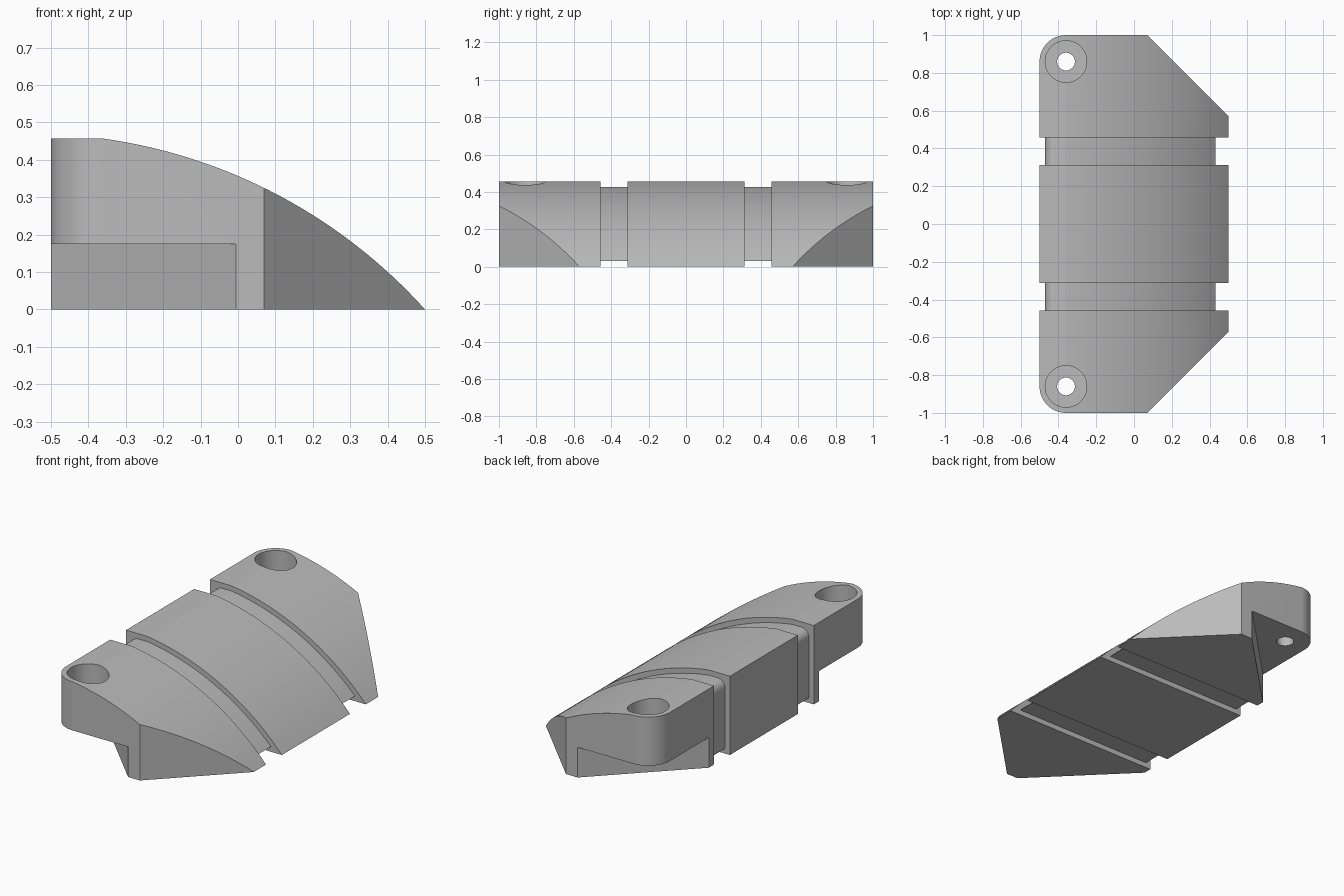
import bpy, bmesh
from math import sin, cos, asin, pi, radians

cube = bpy.data.objects.get("Cube")
if cube:
    bpy.data.objects.remove(cube, do_unlink=True)

GREY = (0.5, 0.5, 0.5, 1)
mat = bpy.data.materials.new("plain grey")
mat.use_nodes = True
mat.diffuse_color = GREY
mat.node_tree.nodes["Principled BSDF"].inputs["Base Color"].default_value = GREY

ARC_X, ARC_Z, ARC_R = -0.557, -0.952, 1.4225   # circle of the curved back
LEFT, TOP, FLAT_X = -0.5, 0.457, -0.36
GROOVE_IN, GROOVE_OUT, INSET = 0.312, 0.457, 0.03


def arc(cx, cy, r, a0, a1, n=24):
    return [(cx + r * cos(a0 + (a1 - a0) * i / n), cy + r * sin(a0 + (a1 - a0) * i / n))
            for i in range(n + 1)]


def prism(name, pts, axis, lo, hi):
    """Extrude a closed outline along y (outline in xz) or z (outline in xy)."""
    bm = bmesh.new()
    verts = [bm.verts.new((u, lo, v) if axis == "y" else (u, v, lo)) for u, v in pts]
    face = bm.faces.new(verts)
    new = bmesh.ops.extrude_face_region(bm, geom=[face])["geom"]
    step = (0, hi - lo, 0) if axis == "y" else (0, 0, hi - lo)
    bmesh.ops.translate(bm, vec=step, verts=[g for g in new if isinstance(g, bmesh.types.BMVert)])
    bmesh.ops.recalc_face_normals(bm, faces=bm.faces)
    mesh = bpy.data.meshes.new(name)
    bm.to_mesh(mesh)
    bm.free()
    mesh.materials.append(mat)
    ob = bpy.data.objects.new(name, mesh)
    bpy.context.collection.objects.link(ob)
    return ob


def activate(ob):
    bpy.ops.object.select_all(action="DESELECT")
    ob.select_set(True)
    bpy.context.view_layer.objects.active = ob


def cut(ob, tool, operation="DIFFERENCE"):
    activate(ob)
    mod = ob.modifiers.new("cut", "BOOLEAN")
    mod.operation, mod.object, mod.solver = operation, tool, "EXACT"
    bpy.ops.object.modifier_apply(modifier=mod.name)
    bpy.data.objects.remove(tool, do_unlink=True)


def finish(ob):
    activate(ob)
    bpy.ops.object.shade_smooth_by_angle(angle=radians(6.5))


def curved_back(inset=0.0):
    r = ARC_R - inset
    start = asin((TOP - ARC_Z) / ARC_R)
    return arc(ARC_X, ARC_Z, r, start, asin((inset - ARC_Z) / r), 32)


def block_profile(left):
    return [(left, 0), (left, TOP)] + curved_back()


# Middle block
finish(prism("middle_block", block_profile(LEFT), "y", -GROOVE_IN, GROOVE_IN))

# Inset core with one rounded edge, seen in the two grooves
round_r = 0.05
core_left, core_top = LEFT + INSET, TOP - INSET
core = [(core_left, INSET)]
core += arc(core_left + round_r, core_top - round_r, round_r, pi, pi / 2)
core += curved_back(INSET)

for side, label in ((-1, "front"), (1, "back")):
    lo, hi = sorted((side * (GROOVE_IN - 0.005), side * (GROOVE_OUT + 0.005)))
    finish(prism(label + "_groove_core", core, "y", lo, hi))

    # End block, trimmed to its outline: one rounded and one chamfered corner
    lo, hi = sorted((side * GROOVE_OUT, side * 1.1))
    end = prism(label + "_end_block", block_profile(LEFT - 0.1), "y", lo, hi)
    plan = [(LEFT, 0.2)] + arc(FLAT_X, 0.86, 0.14, pi, pi / 2)
    plan += [(0.07, 1), (0.7, 0.37), (0.7, 0.2)]
    cut(end, prism("outline", [(x, y * side) for x, y in plan], "z", -0.1, 0.6), "INTERSECT")

    # Diagonal recess under the mounting corner
    notch = [(-0.7, 0.305), (0.095, 1.1), (-0.7, 1.1)]
    cut(end, prism("notch", [(x, y * side) for x, y in notch], "z", -0.1, 0.175))

    # Counterbore and screw hole
    for radius, floor in ((0.11, 0.26), (0.047, -0.1)):
        ring = arc(FLAT_X, side * 0.86, radius, 0, 2 * pi, 72)[:-1]
        cut(end, prism("drill", ring, "z", floor, 0.6))
    finish(end)
